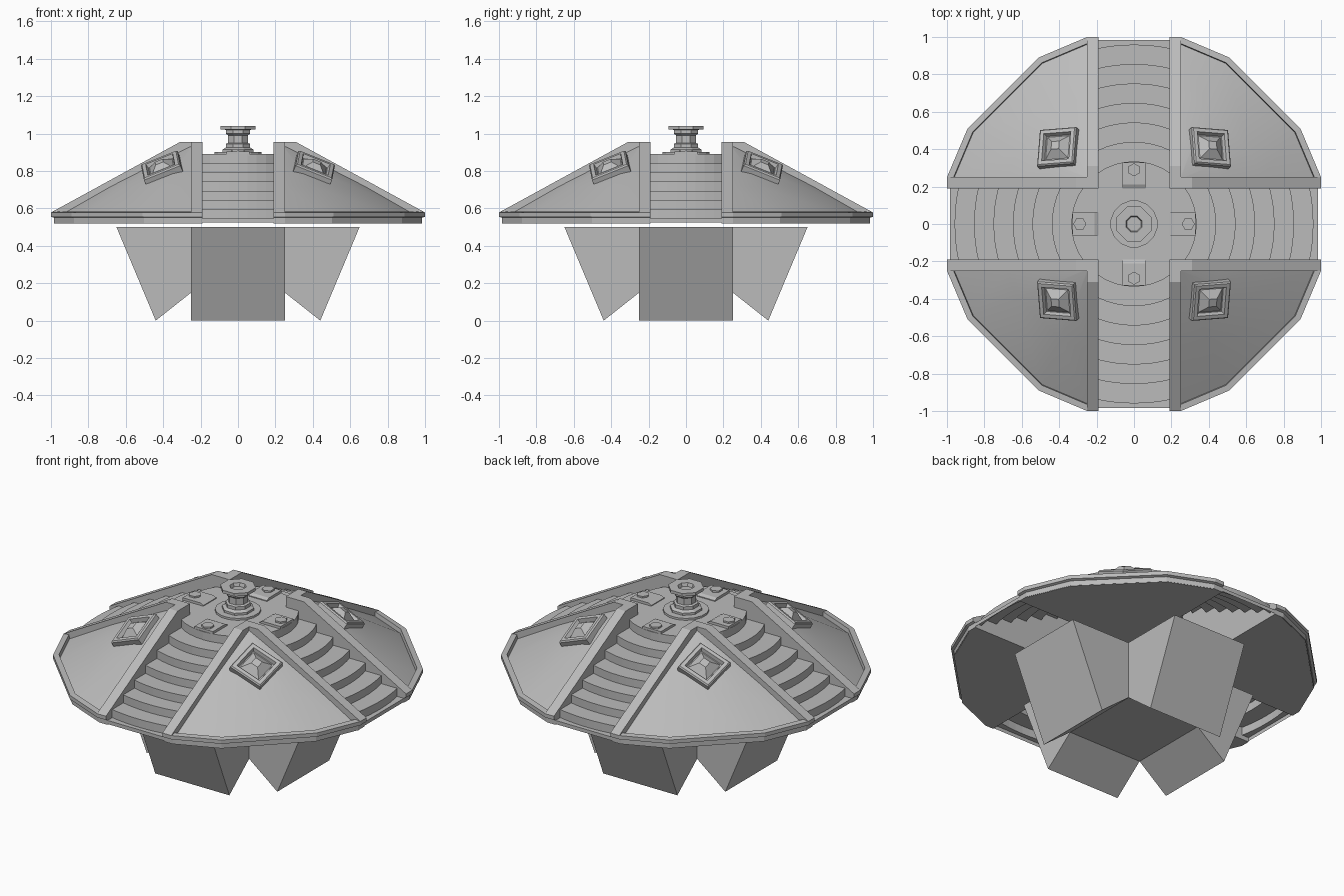
import bpy, bmesh, math
from mathutils import Matrix, Vector

old = bpy.data.objects.get("Cube")
if old:
    bpy.data.objects.remove(old, do_unlink=True)

grey = bpy.data.materials.new("plain grey")
grey.use_nodes = True
COLOUR = (0.5, 0.5, 0.5, 1)
grey.diffuse_color = COLOUR
grey.node_tree.nodes["Principled BSDF"].inputs["Base Color"].default_value = COLOUR


def finish(bm, name, copies=1, smooth=None, place=Matrix(), fix=True):
    """Turn a bmesh into objects repeated around the vertical axis."""
    if fix:
        bmesh.ops.recalc_face_normals(bm, faces=bm.faces)
    mesh = bpy.data.meshes.new(name)
    bm.to_mesh(mesh)
    bm.free()
    mesh.materials.append(grey)
    for i in range(copies):
        ob = bpy.data.objects.new(name, mesh)
        bpy.context.collection.objects.link(ob)
        ob.matrix_world = Matrix.Rotation(i * math.pi / 2, 4, 'Z') @ place
    if smooth:
        bpy.ops.object.select_all(action='DESELECT')
        ob.select_set(True)
        bpy.context.view_layer.objects.active = ob
        bpy.ops.object.shade_smooth_by_angle(angle=math.radians(smooth))


def skin(bm, loops, closed=True, caps=True):
    """Join successive point loops with quads, optionally capping the ends."""
    rows = [[bm.verts.new(p) for p in loop] for loop in loops]
    n = len(rows[0])
    for a, b in zip(rows, rows[1:]):
        for i in range(n if closed else n - 1):
            j = (i + 1) % n
            bm.faces.new((a[i], a[j], b[j], b[i]))
    if caps:
        bm.faces.new(rows[0][::-1])
        bm.faces.new(rows[-1])


def prism(bm, profile, x0, x1):
    """Extrude a (y, z) profile along x."""
    skin(bm, [[(x, y, z) for y, z in profile] for x in (x0, x1)])


def lathe(name, profile, sides):
    """Spin a (radius, z) profile into a faceted solid."""
    bm = bmesh.new()
    step = 2 * math.pi / sides
    skin(bm, [[(r * math.cos((i + .5) * step), r * math.sin((i + .5) * step), z)
               for i in range(sides)] for r, z in profile])
    finish(bm, name)


# Lower body: four splayed blocks around a square core
bm = bmesh.new()
prism(bm, [(.25, .5), (.65, .5), (.44, 0), (.25, .15)], -.25, .25)
finish(bm, "splayed_block", 4)
bm = bmesh.new()
prism(bm, [(-.25, .15), (.25, .15), (.25, .5), (-.25, .5)], -.25, .25)
finish(bm, "body_core")

# Curved stairs in four directions
radii = [.335 + .104 * i for i in range(7)]
profile = [(.19, .89)]
for i, r in enumerate(radii):
    profile += [(r, .89 - .049 * i), (r, .841 - .049 * i)]
columns = [-.2 + .05 * i for i in range(9)]
bm = bmesh.new()
loops = []
for r, z in profile:
    loops.append([(x, math.sqrt(r * r - x * x) if r > .2 else r, z) for x in columns])
loops += [[(x, .985, z) for x in columns] for z in (.547, .525)]
skin(bm, loops, closed=False, caps=False)
bmesh.ops.reverse_faces(bm, faces=bm.faces)
finish(bm, "stairs", 4, fix=False)

# Top platform
bm = bmesh.new()
prism(bm, [(-.2, .86), (.2, .86), (.2, .89), (-.2, .89)], -.2, .2)
finish(bm, "platform")

# Sloping rails either side of every stair
bm = bmesh.new()
rail = [(.19, .52), (.985, .52), (.985, .55), (1, .555), (1, .578), (.31, .955), (.19, .955)]
for side in (-1, 1):
    prism(bm, rail, side * .19, side * .25)
finish(bm, "rails", 4)

# Roof panels between the rails
outline = [(1, .25), (.89, .51), (.51, .89), (.25, 1)]
apex = Vector((.24, .24, .94))
bm = bmesh.new()


def panel_ring(t, lift):
    pts = [apex.lerp(Vector((max(x * .975, .24), max(y * .975, .24), .55)), t) for x, y in outline]
    return [p + Vector((0, 0, lift)) for p in pts]


skin(bm, [panel_ring(.02, 0), panel_ring(.3, .008), panel_ring(.6, .012), panel_ring(1, 0)],
     closed=False, caps=False)
bmesh.ops.reverse_faces(bm, faces=bm.faces)
bmesh.ops.recalc_face_normals(bm, faces=bm.faces)
if sum(f.normal.z for f in bm.faces) < 0:
    bmesh.ops.reverse_faces(bm, faces=bm.faces)
finish(bm, "roof_panel", 4, smooth=40, fix=False)

# Flat underside of each panel
bm = bmesh.new()
foot = [(.22, .22)] + [(x * .98, y * .98) for x, y in outline]
skin(bm, [[(x, y, z) for x, y in foot] for z in (.52, .54)])
finish(bm, "panel_underside", 4)

# Raised rim along the outer edge of each panel
bm = bmesh.new()
section = [(.96, .53), (.985, .52), (.985, .55), (1, .555), (1, .578), (.968, .582)]
skin(bm, [[(x * s, y * s, z) for s, z in section] for x, y in outline])
finish(bm, "panel_rim", 4)

# Diamond windows: a square frame and a faceted gem
tilt = (Matrix.Translation((.405, .405, .81)) @ Matrix.Rotation(math.pi / 4, 4, 'Z')
        @ Matrix.Rotation(math.radians(31.5), 4, 'Y') @ Matrix.Rotation(math.pi / 4, 4, 'Z'))


def square(h, z):
    return [(-h, -h, z), (h, -h, z), (h, h, z), (-h, h, z)]


bm = bmesh.new()
skin(bm, [square(.105, -.03), square(.105, .022), square(.098, .03), square(.078, .03),
          square(.07, .008)])
finish(bm, "window_frame", 4, place=tilt)
bm = bmesh.new()
skin(bm, [square(.068, .005), square(.022, .045)])
finish(bm, "window_gem", 4, place=tilt)

# Bolted plates on the platform
bm = bmesh.new()
prism(bm, [(.19, .88), (.33, .88), (.33, .905), (.21, .905), (.19, .895)], -.062, .062)
finish(bm, "bolt_plate", 4)
bm = bmesh.new()
bmesh.ops.create_cone(bm, cap_ends=True, segments=6, radius1=.035, radius2=.035, depth=.02,
                      matrix=Matrix.Translation((0, .29, .905)))
finish(bm, "hex_bolt", 4)

# Central hub
lathe("hub_base", [(.127, .88), (.127, .902)], 16)
lathe("hub_post", [(.09, .9), (.09, .915), (.07, .925), (.07, .945), (.057, .95),
                   (.057, .99), (.07, 1.0), (.07, 1.02), (.1, 1.022), (.1, 1.04),
                   (.047, 1.04), (.04, 1.02)], 8)
